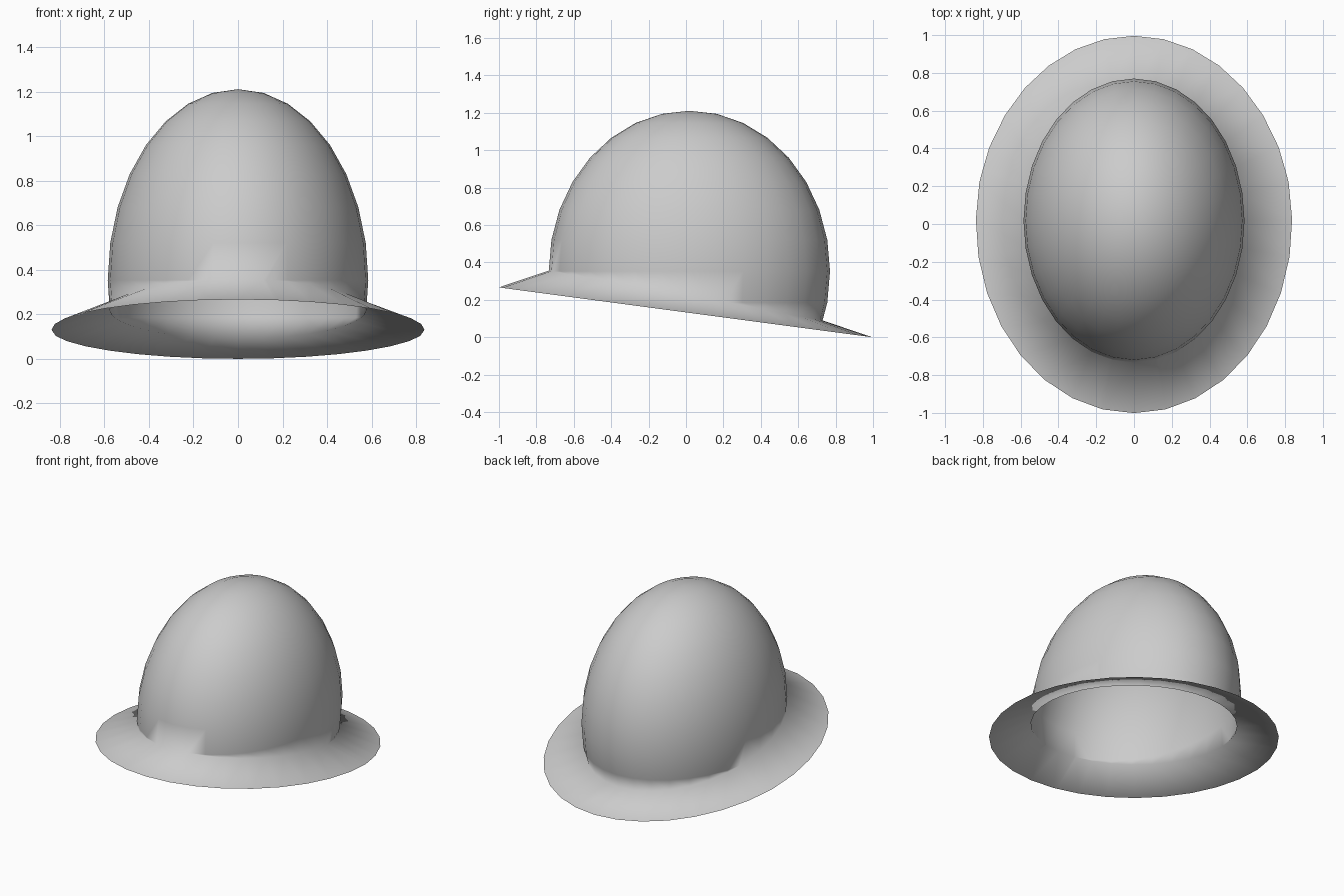
import bpy
import bmesh
from mathutils import Vector

if "Cube" in bpy.data.objects:
    bpy.data.objects.remove(bpy.data.objects["Cube"])

steel = bpy.data.materials.new("plain_grey")
steel.diffuse_color = (0.6, 0.6, 0.6, 1)
steel.use_nodes = True
steel.node_tree.nodes["Principled BSDF"].inputs["Base Color"].default_value = steel.diffuse_color

bm = bmesh.new()

# Dome: egg-shaped sphere, wider front to back
bmesh.ops.create_uvsphere(bm, u_segments=32, v_segments=16, radius=1)
for v in bm.verts:
    v.co = Vector((v.co.x * 0.585, v.co.y * 0.752 + 0.018, v.co.z * 0.858 + 0.352))

# Open the dome along a plane that slopes down to the back
bmesh.ops.bisect_plane(bm, geom=bm.verts[:] + bm.edges[:] + bm.faces[:], dist=1e-5,
                       plane_co=(0, 0, 0.222), plane_no=(0, 0.182, 1), clear_inner=True)

# Brim: the open edge pulled outwards and down
rim = [e for e in bm.edges if e.is_boundary]
grown = bmesh.ops.extrude_edge_only(bm, edges=rim)["geom"]
for v in grown:
    if isinstance(v, bmesh.types.BMVert):
        v.co.x *= 0.84 / 0.578
        v.co.y *= 1 / 0.733
        v.co.z -= 0.09

bmesh.ops.recalc_face_normals(bm, faces=bm.faces)
top = max(bm.faces, key=lambda f: f.calc_center_median().z)
if top.normal.z < 0:
    bmesh.ops.reverse_faces(bm, faces=bm.faces)
for f in bm.faces:
    f.smooth = True

# Stand it on the ground
low = min(v.co.z for v in bm.verts)
bmesh.ops.translate(bm, verts=bm.verts, vec=(0, 0, -low))

mesh = bpy.data.meshes.new("helmet_shell")
bm.to_mesh(mesh)
bm.free()
mesh.materials.append(steel)
helmet = bpy.data.objects.new("helmet_shell", mesh)
bpy.context.collection.objects.link(helmet)
